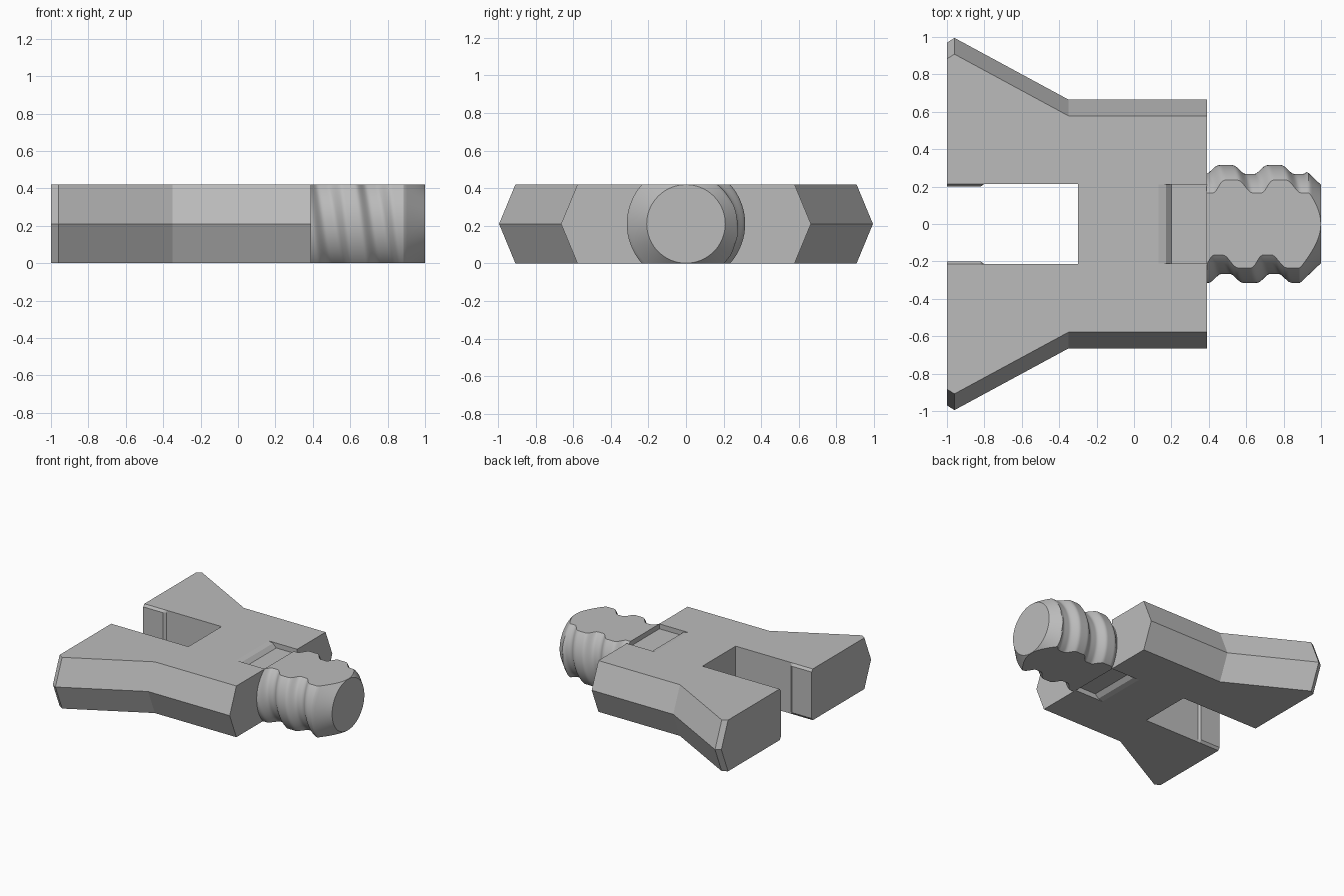
import bpy, bmesh, math
from mathutils import Vector

if "Cube" in bpy.data.objects:
    bpy.data.objects.remove(bpy.data.objects["Cube"])

H = 0.42          # overall thickness
MID = H / 2

grey = bpy.data.materials.new("plain grey")
grey.use_nodes = True
colour = (0.5, 0.5, 0.5, 1)
grey.diffuse_color = colour
grey.node_tree.nodes["Principled BSDF"].inputs["Base Color"].default_value = colour


def make_object(name, bm):
    bmesh.ops.recalc_face_normals(bm, faces=bm.faces)
    mesh = bpy.data.meshes.new(name)
    bm.to_mesh(mesh)
    bm.free()
    mesh.materials.append(grey)
    ob = bpy.data.objects.new(name, mesh)
    bpy.context.collection.objects.link(ob)
    return ob


def skin(bm, rings):
    """Join closed rings of points with quads and cap both ends."""
    rings = [[bm.verts.new(p) for p in ring] for ring in rings]
    n = len(rings[0])
    for a, b in zip(rings, rings[1:]):
        for i in range(n):
            j = (i + 1) % n
            bm.faces.new((a[i], a[j], b[j], b[i]))
    bm.faces.new(rings[0][::-1])
    bm.faces.new(rings[-1])


# Forked body: half outline (x, y, kind), mirrored across y
half = [(0.39, 0.665, "outer"), (-0.35, 0.665, "outer"), (-0.96, 0.995, "outer"),
        (-1, 0.97, "outer"), (-1, 0.20, "ridge"), (-0.82, 0.20, "ridge"),
        (-0.80, 0.215, "slot"), (-0.30, 0.215, "slot")]


def body_y(y, kind, z):
    if kind == "outer":                       # bevelled hexagonal sides
        return y - 0.087 * abs(z - MID) / MID
    if kind == "ridge" and z in (0, H):       # ridge chamfered at its ends
        return y + 0.015
    return y


layers = []
for z in (0, 0.02, MID, H - 0.02, H):
    side = [(x, body_y(y, k, z), z) for x, y, k in half]
    layers.append(side + [(x, -y, z) for x, y, z in reversed(side)])
bm = bmesh.new()
skin(bm, layers)
body = make_object("forked_body", bm)

# Shallow ramped recess on the top and the underside
recess = [(0.13, 0), (0.17, 0.01), (0.20, 0.04), (0.45, 0.04), (0.45, -0.1), (0.13, -0.1)]
for face in ("top", "bottom"):
    bm = bmesh.new()
    skin(bm, [[(x, y, H - d if face == "top" else d) for x, d in recess]
              for y in (-0.21, 0.21)])
    cutter = make_object(face + "_recess_cutter", bm)
    cutter.hide_render = True
    mod = body.modifiers.new(face + " recess", "BOOLEAN")
    mod.operation = "DIFFERENCE"
    mod.solver = "EXACT"
    mod.object = cutter
    bpy.context.view_layer.objects.active = body
    bpy.ops.object.modifier_apply(modifier=mod.name)
    bpy.data.objects.remove(cutter)


# Threaded stud: helical crest, tapered tip, flattened top and bottom
PITCH = 0.26
START, END = 0.388, 1.0


def stud_radius(x, a):
    phase = (x - 0.49 - PITCH * a / math.tau) / PITCH
    off = abs(phase - round(phase)) * PITCH    # distance from the crest
    t = min(max((off - 0.035) / 0.07, 0), 1)
    thread = 0.315 - 0.047 * t * t * (3 - 2 * t)
    return min(thread, 0.209 + 0.95 * (END - x))


STEPS, SEGS = 64, 72
rings = []
for i in range(STEPS + 1):
    x = START + (END - START) * i / STEPS
    ring = []
    for s in range(SEGS):
        a = math.tau * s / SEGS
        r = stud_radius(x, a)
        ring.append((x, r * math.cos(a), MID + r * math.sin(a)))
    rings.append(ring)
bm = bmesh.new()
skin(bm, rings)
for z, up in ((H, 1), (0, -1)):
    cut = bmesh.ops.bisect_plane(
        bm, geom=bm.verts[:] + bm.edges[:] + bm.faces[:], dist=1e-6,
        plane_co=Vector((0, 0, z)), plane_no=Vector((0, 0, up)), clear_outer=True)
    rim = [e for e in cut["geom_cut"] if isinstance(e, bmesh.types.BMEdge)]
    bmesh.ops.edgeloop_fill(bm, edges=rim)
stud = make_object("threaded_stud", bm)

bpy.ops.object.select_all(action="DESELECT")
stud.select_set(True)
bpy.context.view_layer.objects.active = stud
bpy.ops.object.shade_smooth_by_angle(angle=math.radians(30))
